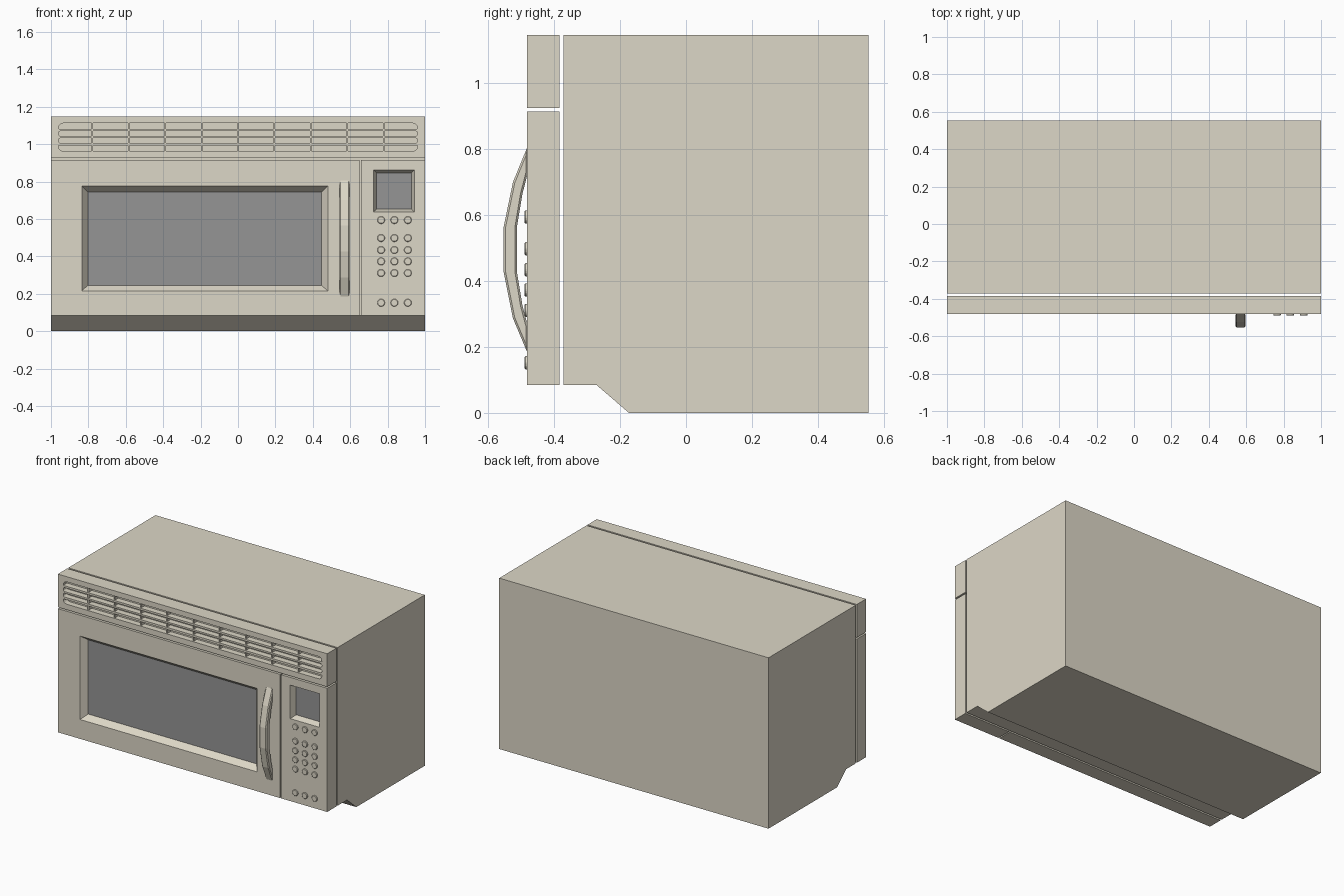
import bpy, bmesh, math

if "Cube" in bpy.data.objects:
    bpy.data.objects.remove(bpy.data.objects["Cube"])

FRONT, PANEL_BACK = -0.482, -0.384


def material(name, rgb):
    m = bpy.data.materials.new(name)
    m.diffuse_color = (*rgb, 1)
    m.use_nodes = True
    m.node_tree.nodes["Principled BSDF"].inputs["Base Color"].default_value = m.diffuse_color
    return m


BEIGE = material("beige_enamel", (0.72, 0.68, 0.57))
GLASS = material("grey_glass", (0.30, 0.30, 0.30))


def finish(name, bm, mat):
    bmesh.ops.recalc_face_normals(bm, faces=bm.faces[:])
    me = bpy.data.meshes.new(name)
    bm.to_mesh(me)
    bm.free()
    me.materials.append(mat)
    ob = bpy.data.objects.new(name, me)
    bpy.context.collection.objects.link(ob)
    return ob


def prism(name, pts, axis, a, b, mat=BEIGE):
    """Extrude a (y,z) outline along x, or an (x,z) outline along y."""
    bm = bmesh.new()
    put = (lambda p, t: (t, *p)) if axis == "x" else (lambda p, t: (p[0], t, p[1]))
    rings = [[bm.verts.new(put(p, t)) for p in pts] for t in (a, b)]
    for r in rings:
        bm.faces.new(r)
    n = len(pts)
    for i in range(n):
        j = (i + 1) % n
        bm.faces.new((rings[0][i], rings[0][j], rings[1][j], rings[1][i]))
    return finish(name, bm, mat)


def rect(x0, x1, z0, z1):
    return [(x0, z0), (x1, z0), (x1, z1), (x0, z1)]


def rounded(x0, x1, z0, z1, r_low, r_high, steps=4):
    pts = []
    for cx, cz, sx, sz, r, start in ((x0, z0, 1, 1, r_low, 180), (x1, z0, -1, 1, r_low, 270),
                                     (x1, z1, -1, -1, r_high, 0), (x0, z1, 1, -1, r_high, 90)):
        for k in range(steps + 1):
            a = math.radians(start + 90 * k / steps)
            pts.append((cx + sx * r + r * math.cos(a), cz + sz * r + r * math.sin(a)))
    return pts


def recessed_panel(name, pane_name, outer, rim, pane, depth):
    """Slab with a bevelled recess whose floor is a separate glass pane."""
    bm = bmesh.new()
    layers = ((outer, PANEL_BACK), (outer, FRONT), (rim, FRONT), (pane, FRONT + depth))
    rings = [[bm.verts.new((x, y, z)) for x, z in rect(*r)] for r, y in layers]
    for r0, r1 in zip(rings, rings[1:]):
        for i in range(4):
            j = (i + 1) % 4
            bm.faces.new((r0[i], r0[j], r1[j], r1[i]))
    bm.faces.new(rings[0])
    ob = finish(name, bm, BEIGE)
    prism(pane_name, rect(*pane), "y", FRONT + depth, FRONT + depth + 0.01, GLASS)
    return ob


def bevel(ob, width):
    m = ob.modifiers.new("bevel", "BEVEL")
    m.width = width
    m.segments = 1


# Main case with the sloped lower front edge
prism("case", [(-0.372, 0.085), (-0.272, 0.085), (-0.173, 0), (0.553, 0),
               (0.553, 1.147), (-0.372, 1.147)], "x", -1, 1)

# Door with window, control panel with display
recessed_panel("door", "door_window", (-1, 0.650, 0.085, 0.915),
               (-0.835, 0.48, 0.215, 0.775), (-0.803, 0.447, 0.245, 0.743), 0.04)
recessed_panel("control_panel", "display", (0.658, 1, 0.085, 0.915),
               (0.725, 0.943, 0.638, 0.863), (0.741, 0.927, 0.653, 0.847), 0.04)

# Vent panel with four long slots
vent = prism("vent_panel", rect(-1, 1, 0.925, 1.147), "y", FRONT, PANEL_BACK)
slots = [(0.962, 0.992, 0.026, 0.003), (1.006, 1.032, 0.010, 0.010),
         (1.043, 1.069, 0.010, 0.010), (1.082, 1.112, 0.003, 0.026)]
for z0, z1, r_low, r_high in slots:
    cutter = prism("slot_cutter", rounded(-0.96, 0.96, z0, z1, r_low, r_high), "y", -0.6, FRONT + 0.04)
    cutter.hide_render = True
    m = vent.modifiers.new("slot", "BOOLEAN")
    m.operation, m.solver, m.object = "DIFFERENCE", "EXACT", cutter
    bpy.context.view_layer.objects.active = vent
    bpy.ops.object.modifier_apply(modifier=m.name)
    bpy.data.objects.remove(cutter)

# Thin upright dividers inside the slots
for i in range(-4, 5):
    x = i * 0.195
    for z0, z1, *_ in slots:
        prism("vent_divider", rect(x - 0.004, x + 0.004, z0, z1), "y", FRONT + 0.008, FRONT + 0.041)

# Bowed door handle
handle = prism("door_handle", [
    (-0.480, 0.81), (-0.525, 0.70), (-0.553, 0.565), (-0.553, 0.427), (-0.525, 0.287), (-0.480, 0.18),
    (-0.480, 0.265), (-0.496, 0.325), (-0.513, 0.428), (-0.513, 0.564), (-0.496, 0.665), (-0.480, 0.727)],
    "x", 0.543, 0.597)
bevel(handle, 0.006)

# Keypad buttons
for z in (0.594, 0.498, 0.434, 0.373, 0.311, 0.152):
    for x in (0.765, 0.836, 0.908):
        ring = [(x + 0.021 * math.cos(k * math.tau / 10), z + 0.021 * math.sin(k * math.tau / 10))
                for k in range(10)]
        bevel(prism("button", ring, "y", FRONT - 0.008, FRONT + 0.01), 0.003)
